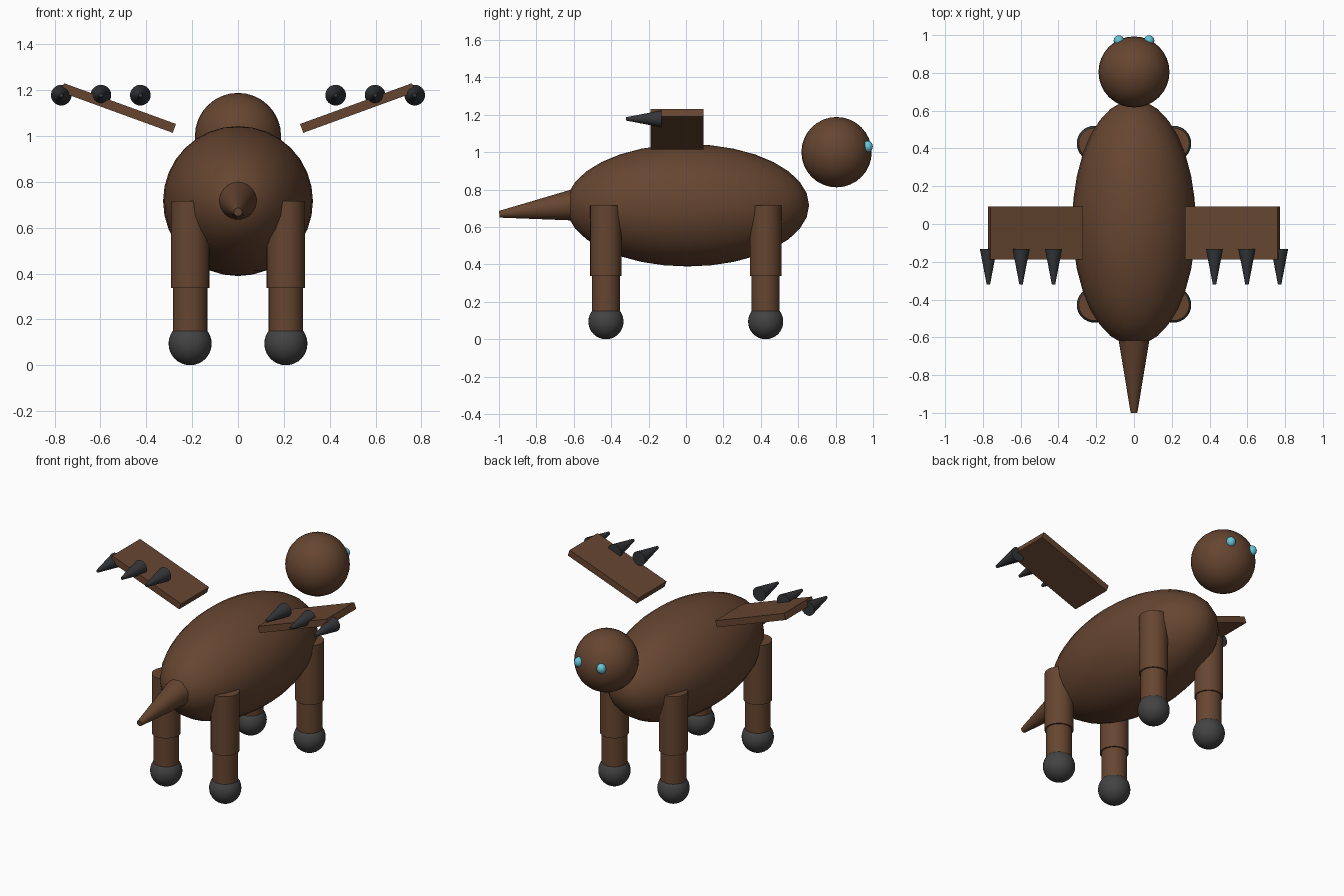
import bpy, math
from mathutils import Vector

if "Cube" in bpy.data.objects:
    bpy.data.objects.remove(bpy.data.objects["Cube"])


def material(name, rgb):
    m = bpy.data.materials.new(name)
    m.diffuse_color = (*rgb, 1)
    m.use_nodes = True
    m.node_tree.nodes["Principled BSDF"].inputs["Base Color"].default_value = m.diffuse_color
    return m


BROWN = material("brown_hide", (0.133, 0.060, 0.030))
GREY = material("foot_grey", (0.056, 0.056, 0.056))
DARK = material("claw_charcoal", (0.034, 0.036, 0.040))
CYAN = material("eye_cyan", (0.13, 0.56, 0.68))


def finish(name, mat, smooth=True):
    ob = bpy.context.object
    ob.name = name
    ob.data.materials.append(mat)
    if smooth:
        bpy.ops.object.shade_smooth_by_angle(angle=math.radians(40))
    return ob


def ball(name, mat, loc, radii, segments=32, rings=16):
    bpy.ops.mesh.primitive_uv_sphere_add(segments=segments, ring_count=rings, radius=1, location=loc)
    bpy.context.object.scale = radii
    bpy.ops.object.transform_apply(location=False, rotation=False, scale=True)
    return finish(name, mat)


def taper(name, mat, start, end, r_start, r_end, sides=32):
    """Round tapered rod running from start to end."""
    a, b = Vector(start), Vector(end)
    bpy.ops.mesh.primitive_cone_add(vertices=sides, radius1=r_start, radius2=r_end,
                                    depth=(b - a).length, location=(a + b) / 2,
                                    rotation=(b - a).to_track_quat('Z', 'Y').to_euler())
    return finish(name, mat)


# Body, head and tail
ball("body", BROWN, (0, 0.008, 0.716), (0.327, 0.65, 0.327))
ball("head", BROWN, (0, 0.805, 1.0), (0.188, 0.188, 0.188))
taper("tail", BROWN, (0, -0.605, 0.717), (0, -0.998, 0.668), 0.083, 0.018)

for side, s in (("left", -1), ("right", 1)):
    # Eyes on the far side of the head
    ball(f"{side}_eye", CYAN, (s * 0.08, 0.971, 1.03), (0.028, 0.028, 0.031), 16, 8)

    # Legs: thick thigh, thinner shin, round foot
    for end, y in (("tail_end", -0.428), ("head_end", 0.426)):
        x = s * 0.209
        taper(f"{side}_{end}_thigh", BROWN, (x, y, 0.337), (x, y, 0.716), 0.084, 0.084)
        taper(f"{side}_{end}_shin", BROWN, (x, y, 0.09), (x, y, 0.40), 0.075, 0.075)
        ball(f"{side}_{end}_foot", GREY, (x, y, 0.094), (0.094, 0.094, 0.094))

    # Wing slab, rising outwards
    bpy.ops.mesh.primitive_cube_add(size=1, location=(s * 0.522, -0.048, 1.122),
                                    rotation=(0, -s * math.radians(20), 0))
    bpy.context.object.scale = (0.52, 0.282, 0.041)
    finish(f"{side}_wing", BROWN, smooth=False)

    # Claws along the wing edge
    for i, x in enumerate((0.426, 0.598, 0.771)):
        taper(f"{side}_claw_{i + 1}", DARK, (s * x, -0.132, 1.178), (s * x, -0.32, 1.178),
              0.045, 0.009)
